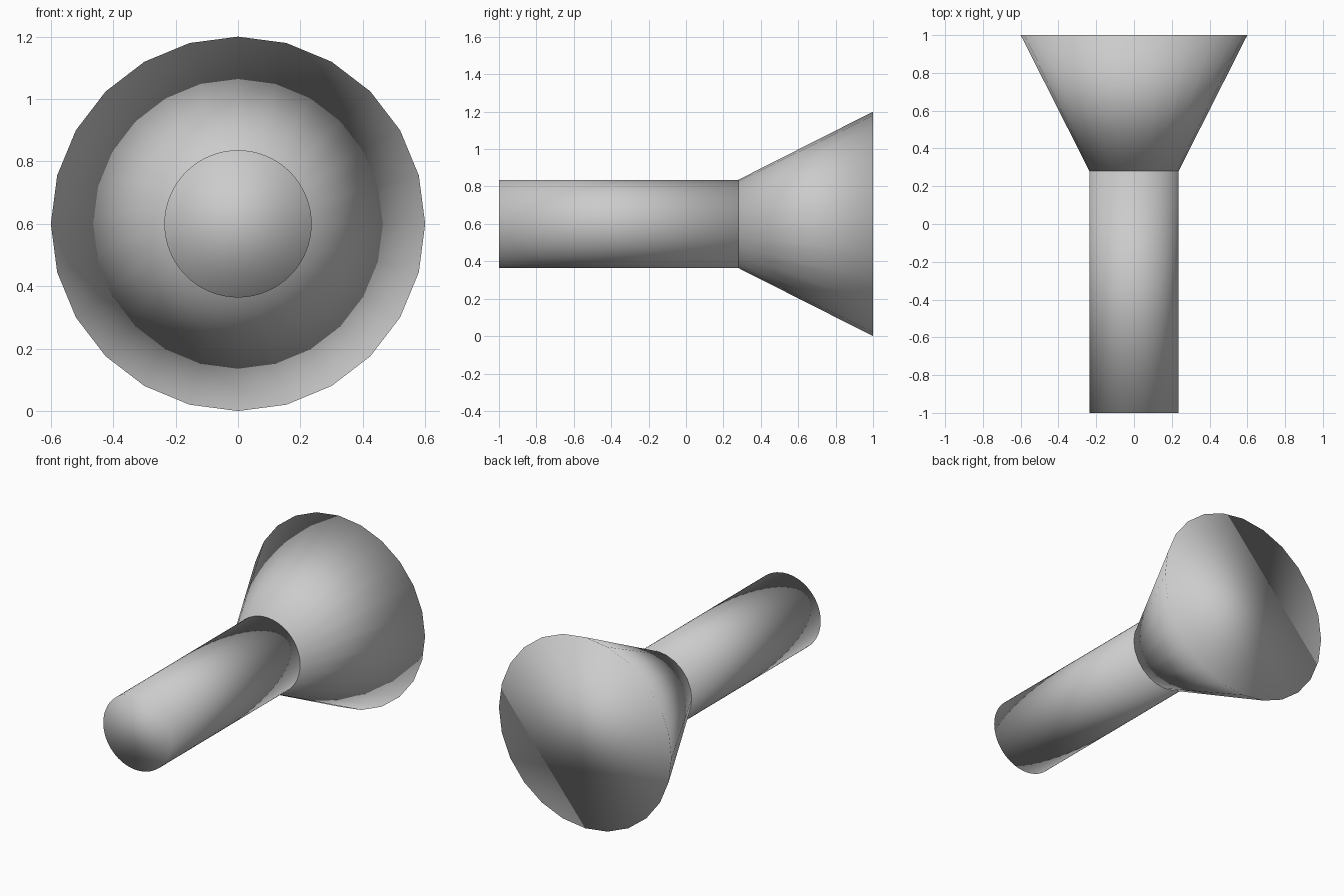
import bpy
import bmesh
from math import radians
from mathutils import Matrix

cube = bpy.data.objects.get("Cube")
if cube:
    bpy.data.objects.remove(cube, do_unlink=True)

AXIS_HEIGHT = 0.6
TUBE_RADIUS = 0.236
JOINT_Y = 0.28

grey = bpy.data.materials.new("plain grey")
grey.use_nodes = True
colour = (0.6, 0.6, 0.6, 1)
grey.diffuse_color = colour
grey.node_tree.nodes["Principled BSDF"].inputs["Base Color"].default_value = colour


def add_tapered_part(name, front_y, back_y, front_radius, back_radius, sides):
    """Closed round part lying along y, softly shaded over its ends."""
    bm = bmesh.new()
    place = (Matrix.Translation((0, (front_y + back_y) / 2, AXIS_HEIGHT))
             @ Matrix.Rotation(radians(-90), 4, "X"))
    bmesh.ops.create_cone(bm, cap_ends=True, segments=sides,
                          radius1=front_radius, radius2=back_radius,
                          depth=back_y - front_y, matrix=place)
    for face in bm.faces:
        face.smooth = True
    mesh = bpy.data.meshes.new(name)
    bm.to_mesh(mesh)
    bm.free()
    mesh.materials.append(grey)
    part = bpy.data.objects.new(name, mesh)
    bpy.context.collection.objects.link(part)
    return part


# Straight handle at the front
add_tapered_part("tube", -1, JOINT_Y, TUBE_RADIUS, TUBE_RADIUS, 64)
# Flared head at the back
add_tapered_part("flared_head", JOINT_Y, 1, TUBE_RADIUS, 0.6, 24)
